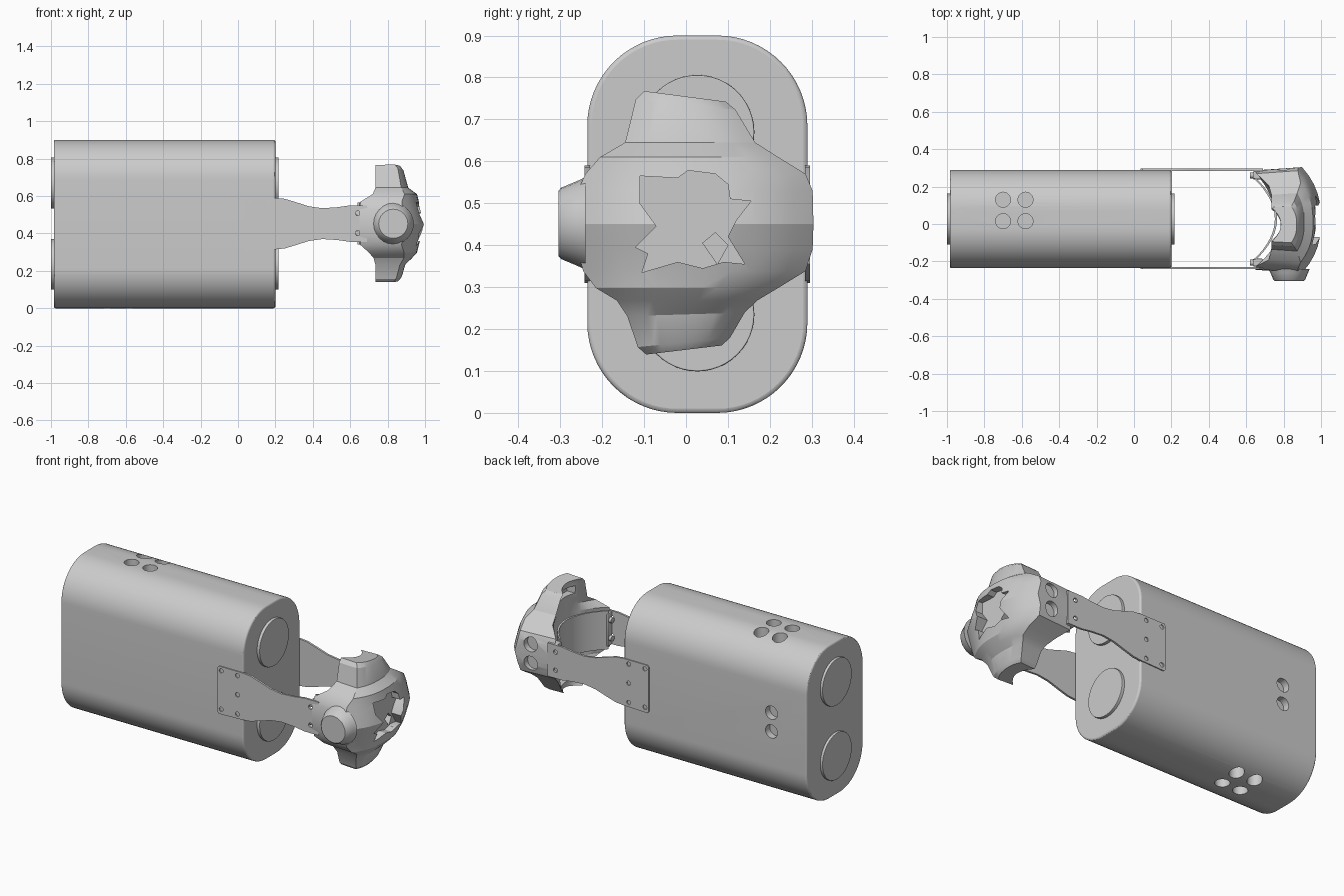
import bpy, bmesh, math

if "Cube" in bpy.data.objects:
    bpy.data.objects.remove(bpy.data.objects["Cube"])

CY = 0.027  # centre line of the body in y


def make(name, verts, faces, angle=30):
    me = bpy.data.meshes.new(name)
    me.from_pydata(verts, [], faces)
    bm = bmesh.new()
    bm.from_mesh(me)
    bmesh.ops.recalc_face_normals(bm, faces=bm.faces)
    bm.to_mesh(me)
    bm.free()
    ob = bpy.data.objects.new(name, me)
    bpy.context.collection.objects.link(ob)
    smooth(ob, angle)
    return ob


def activate(ob):
    bpy.ops.object.select_all(action='DESELECT')
    ob.select_set(True)
    bpy.context.view_layer.objects.active = ob


def smooth(ob, angle=30):
    activate(ob)
    bpy.ops.object.shade_smooth_by_angle(angle=math.radians(angle))


def loft(name, rings, angle=30):
    n = len(rings[0])
    verts = [v for r in rings for v in r]
    faces = [(k * n + i, k * n + (i + 1) % n, (k + 1) * n + (i + 1) % n, (k + 1) * n + i)
             for k in range(len(rings) - 1) for i in range(n)]
    faces += [tuple(range(n)), tuple(range(len(verts) - n, len(verts)))]
    return make(name, verts, faces, angle)


def place(axis, t, a, b):
    return {'x': (t, a, b), 'y': (a, t, b), 'z': (a, b, t)}[axis]


def prism(name, pts, axis, lo, hi):
    return loft(name, [[place(axis, t, a, b) for a, b in pts] for t in (lo, hi)])


def circle(a, b, r, n=32):
    return [(a + r * math.cos(2 * math.pi * i / n), b + r * math.sin(2 * math.pi * i / n))
            for i in range(n)]


def box(a0, a1, b0, b1):
    return [(a0, b0), (a1, b0), (a1, b1), (a0, b1)]


def cut(ob, pts, axis, lo, hi):
    tool = prism("cutter", pts, axis, lo, hi)
    tool.hide_render = True
    m = ob.modifiers.new("cut", 'BOOLEAN')
    m.operation, m.solver, m.object = 'DIFFERENCE', 'EXACT', tool
    activate(ob)
    bpy.ops.object.modifier_apply(modifier=m.name)
    bpy.data.objects.remove(tool, do_unlink=True)


def bevel(ob, width, segments=3):
    m = ob.modifiers.new("bevel", 'BEVEL')
    m.width, m.segments, m.limit_method = width, segments, 'ANGLE'
    m.angle_limit = math.radians(40)
    activate(ob)
    bpy.ops.object.modifier_apply(modifier=m.name)


# Body: rounded block running along x
R, HW, H = 0.215, 0.2625, 0.9
outline = []
for cy, cz, a0 in ((CY + HW - R, H - R, 0), (CY - HW + R, H - R, 90),
                   (CY - HW + R, R, 180), (CY + HW - R, R, 270)):
    for i in range(17):
        a = math.radians(a0 + 90 * i / 16)
        outline.append((cy + R * math.cos(a), cz + R * math.sin(a)))
body = prism("body", outline, 'x', -0.985, 0.2)
bevel(body, 0.01)

# Pockets in the top, bottom and back of the body
for x in (-0.7, -0.58):
    for y in (0.015, 0.13):
        cut(body, circle(x, y, 0.04), 'z', 0.82, 0.95)
        cut(body, circle(x, y, 0.04), 'z', -0.05, 0.08)
for z in (0.415, 0.525):
    cut(body, circle(-0.757, z, 0.039), 'y', CY + HW - 0.04, 0.35)
smooth(body)

# Raised discs on both ends
for side, lo, hi in (("rear", -1.0, -0.98), ("front", 0.19, 0.217)):
    for level, z in (("lower", 0.235), ("upper", 0.67)):
        disc = prism(f"{side}_{level}_disc", circle(CY, z, 0.136, 48), 'x', lo, hi)
        bevel(disc, 0.003, 2)
        smooth(disc)

# Side arms: waisted plates with screw holes
upper = [(0.2, 0.59), (0.25, 0.585), (0.31, 0.567), (0.38, 0.545), (0.45, 0.535),
         (0.53, 0.54), (0.6, 0.55), (0.69, 0.55)]
plate = [(0.045, 0.31), (0.035, 0.32), (0.035, 0.58), (0.045, 0.59)] + upper
plate += [(x, 0.905 - z) for x, z in reversed(upper)]
screws = [(0.06, 0.565), (0.165, 0.565), (0.165, 0.453), (0.06, 0.34), (0.165, 0.34),
          (0.64, 0.508), (0.64, 0.402)]
for side, y in (("front", CY - HW), ("back", CY + HW)):
    arm = prism(f"{side}_arm", plate, 'y', y - 0.006, y + 0.006)
    for x, z in screws:
        cut(arm, circle(x, z, 0.013, 16), 'y', y - 0.05, y + 0.05)
    smooth(arm)

# Head shell: rows of z, y limits, front x, back middle x, back edge depth, z slope
rows = [
    (0.150, -0.095, 0.085, 0.860, 0.785, 0.05, 0.12),
    (0.168, -0.115, 0.105, 0.875, 0.785, 0.05, 0.10),
    (0.235, -0.140, 0.140, 0.895, 0.785, 0.05, 0.03),
    (0.268, -0.165, 0.170, 0.930, 0.785, 0.06, 0),
    (0.298, -0.215, 0.220, 0.957, 0.790, 0.09, 0),
    (0.338, -0.245, 0.285, 0.967, 0.795, 0.14, 0),
    (0.390, -0.260, 0.302, 0.982, 0.800, 0.15, 0),
    (0.450, -0.262, 0.304, 1.000, 0.800, 0.15, 0),
    (0.530, -0.258, 0.302, 0.978, 0.800, 0.15, 0),
    (0.570, -0.240, 0.285, 0.967, 0.795, 0.14, 0),
    (0.610, -0.205, 0.220, 0.957, 0.790, 0.07, 0),
    (0.645, -0.145, 0.165, 0.910, 0.785, 0.05, 0),
    (0.735, -0.120, 0.118, 0.885, 0.785, 0.05, -0.10),
    (0.755, -0.100, 0.095, 0.870, 0.785, 0.05, -0.13),
]
rings = []
for z, y0, y1, xf, xb, d, slope in rows:
    mid, half = (y0 + y1) / 2, (y1 - y0) / 2
    drop = 0.03 + 0.5 * max(0, half - 0.14)
    ring = []
    for i in range(13):
        u = i / 6 - 1
        ring.append((xf - drop * abs(u) ** 2.5, u, z))
    for i in range(13):
        u = 1 - i / 6
        ring.append((xb - d * u * u, u * 0.94, z))
    ring = [(x, mid + half * u, z + slope * half * u) for x, u, z in ring]
    rings.append(ring)
head = loft("head_shell", rings, 25)

# Jagged shallow opening in the face of the shell
star = [(-0.11, 0.565), (-0.02, 0.56), (0.005, 0.578), (0.07, 0.57), (0.10, 0.545),
        (0.105, 0.51), (0.155, 0.505), (0.12, 0.46), (0.10, 0.42), (0.14, 0.355),
        (0.09, 0.36), (0.04, 0.345), (-0.02, 0.36), (-0.105, 0.335), (-0.09, 0.38),
        (-0.12, 0.395), (-0.07, 0.445), (-0.11, 0.50)]
cut(head, star, 'x', 0.925, 1.1)
cut(head, [(0.04, 0.405), (0.07, 0.43), (0.10, 0.40), (0.075, 0.355)], 'x', 0.89, 1.1)

# Slots behind the top and bottom tabs, pockets in the back cheek
for z0, z1 in ((0.68, 0.725), (0.18, 0.22)):
    cut(head, box(-0.07, 0.07, z0, z1), 'x', 0.7, 0.82)
for z in (0.40, 0.51):
    cut(head, circle(0.80, z, 0.042, 20), 'y', 0.265, 0.35)
smooth(head, 25)

# Tapered round cap on the front cheek
cap = loft("cheek_cap", [[(x, y, z) for x, z in circle(0.83, 0.452, r, 24)]
                         for y, r in ((-0.24, 0.11), (-0.262, 0.10), (-0.298, 0.085), (-0.304, 0.078))])

# Curved liner behind the shell
arc = [(0.765 - 0.115 * (i / 8 - 1) ** 2, CY + 0.22 * (i / 8 - 1)) for i in range(17)]
prism("curved_liner", arc + [(x - 0.012, y) for x, y in reversed(arc)], 'z', 0.34, 0.565)

# Mounting lugs with screw bosses where the arms meet the head
for side, y0, y1 in (("front", -0.228, -0.185), ("back", 0.238, 0.283)):
    lug = prism(f"{side}_lug", box(0.635, 0.69, y0, y1), 'z', 0.355, 0.55)
    bevel(lug, 0.008, 2)
    smooth(lug)
    for level, z in (("lower", 0.402), ("upper", 0.508)):
        prism(f"{side}_{level}_boss", circle((y0 + y1) / 2, z, 0.016, 16), 'x', 0.62, 0.65)
